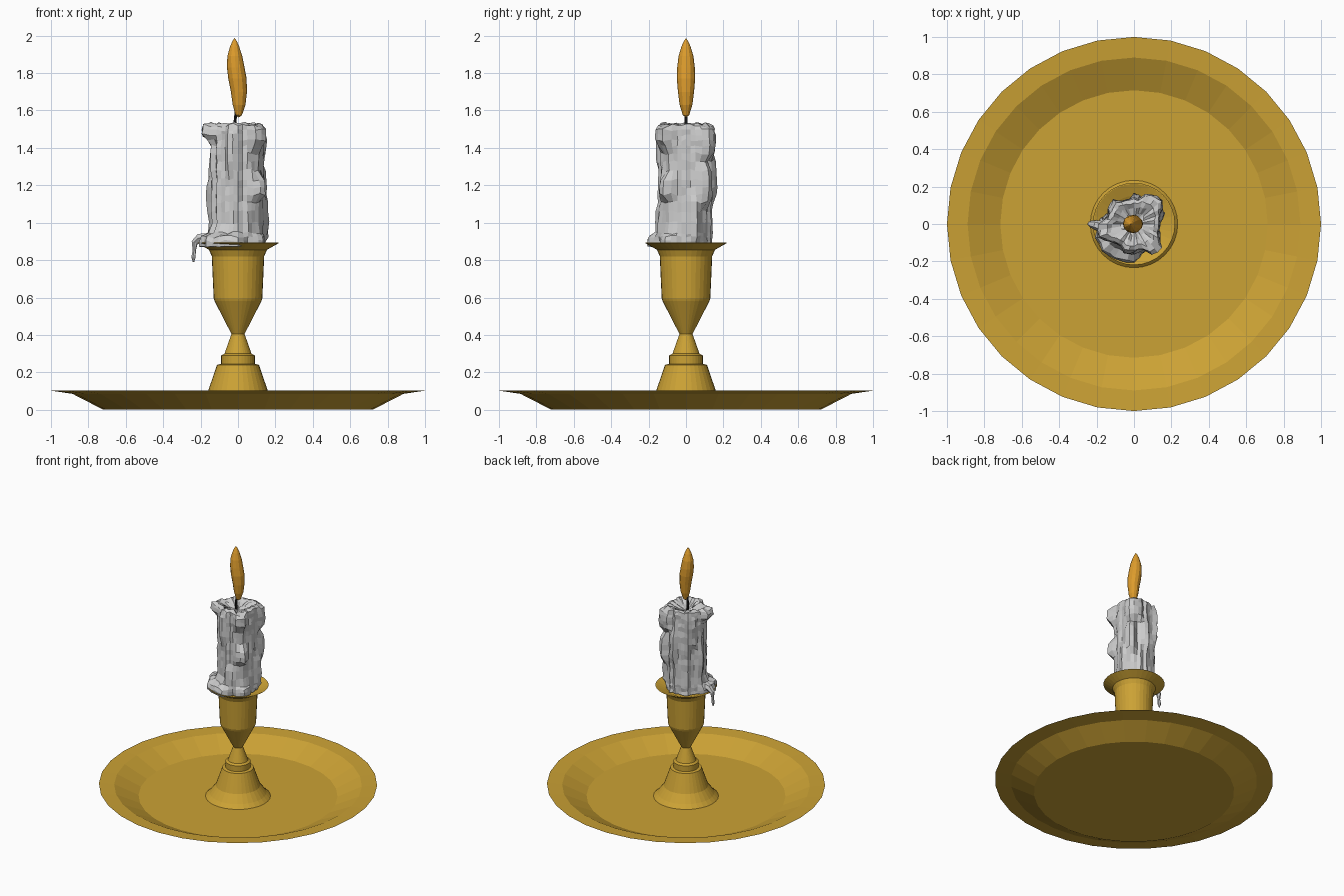
import bpy, bmesh, math, random
from mathutils import Vector

if "Cube" in bpy.data.objects:
    bpy.data.objects.remove(bpy.data.objects["Cube"])

random.seed(7)


def material(name, rgb):
    m = bpy.data.materials.new(name)
    m.diffuse_color = (*rgb, 1)
    m.use_nodes = True
    m.node_tree.nodes["Principled BSDF"].inputs["Base Color"].default_value = m.diffuse_color
    return m


brass = material("brass", (0.60, 0.36, 0.035))
fire = material("fire", (0.72, 0.33, 0.025))
black = material("black", (0.01, 0.01, 0.01))


def loft(name, rings, mat=None):
    """Skin a list of rings; a ring with one point is a pole."""
    bm = bmesh.new()
    vs = [[bm.verts.new(p) for p in ring] for ring in rings]
    for a, b in zip(vs, vs[1:]):
        n = max(len(a), len(b))
        for i in range(n):
            j = (i + 1) % n
            if len(a) == 1:
                bm.faces.new((a[0], b[j], b[i]))
            elif len(b) == 1:
                bm.faces.new((a[i], a[j], b[0]))
            else:
                bm.faces.new((a[i], a[j], b[j], b[i]))
    bmesh.ops.recalc_face_normals(bm, faces=bm.faces)
    me = bpy.data.meshes.new(name)
    bm.to_mesh(me)
    bm.free()
    ob = bpy.data.objects.new(name, me)
    bpy.context.collection.objects.link(ob)
    if mat:
        me.materials.append(mat)
    return ob


def circle(r, z, n, cx=0.0, cy=0.0):
    if r == 0:
        return [(cx, cy, z)]
    return [(cx + r * math.cos(math.tau * i / n), cy + r * math.sin(math.tau * i / n), z)
            for i in range(n)]


def lathe(name, profile, n, mat):
    return loft(name, [circle(r, z, n) for r, z in profile], mat)


def tube(name, points, mat=None, sides=1):
    """Bevelled path; each point is x, y, z, radius."""
    cu = bpy.data.curves.new(name, "CURVE")
    cu.dimensions = "3D"
    cu.bevel_depth = 1.0
    cu.bevel_resolution = sides
    cu.use_fill_caps = True
    sp = cu.splines.new("POLY")
    sp.points.add(len(points) - 1)
    for p, (x, y, z, r) in zip(sp.points, points):
        p.co = (x, y, z, 1)
        p.radius = r
    ob = bpy.data.objects.new(name, cu)
    bpy.context.collection.objects.link(ob)
    if mat:
        cu.materials.append(mat)
    bpy.ops.object.select_all(action="DESELECT")
    ob.select_set(True)
    bpy.context.view_layer.objects.active = ob
    bpy.ops.object.convert(target="MESH")
    for f in bpy.context.object.data.polygons:
        f.use_smooth = False


# Plate: shallow dish with a sloping wall and flat rim
lathe("plate", [(0, 0), (0.72, 0), (0.885, 0.085), (1.0, 0.102),
                (0.89, 0.095), (0.715, 0.012), (0, 0.012)], 32, brass)

# Holder: foot, collar, waist, cup and flared lip
lathe("holder", [(0, 0.011), (0.235, 0.011), (0.205, 0.04), (0.16, 0.10), (0.112, 0.24),
                 (0.09, 0.245), (0.09, 0.29), (0.072, 0.30), (0.065, 0.32), (0.035, 0.405),
                 (0.125, 0.58), (0.13, 0.595), (0.14, 0.82), (0.155, 0.855), (0.22, 0.892),
                 (0.215, 0.893), (0.15, 0.868), (0.135, 0.86), (0, 0.86)], 32, brass)

# Candle: irregular column with wax runs
# run: angle, top z, bottom z, half width in degrees, bulge
RUNS = [(195, 1.56, 1.43, 24, 0.055), (312, 1.56, 1.39, 20, 0.06),
        (315, 1.27, 1.12, 17, 0.05), (47, 1.56, 1.33, 26, 0.055),
        (40, 1.36, 1.07, 20, 0.05), (20, 1.20, 0.87, 16, 0.03),
        (85, 1.42, 1.10, 14, 0.025), (140, 1.56, 1.20, 15, 0.03),
        (170, 1.30, 0.98, 13, 0.02), (255, 1.56, 1.25, 14, 0.03),
        (280, 1.12, 0.88, 14, 0.02), (228, 0.955, 0.85, 62, 0.08),
        (185, 0.95, 0.85, 25, 0.03), (320, 0.96, 0.85, 25, 0.03)]
COLS = 36
ridge = [random.uniform(-0.008, 0.012) for _ in range(COLS)]


def wax_radius(i, z):
    r = 0.140 + ridge[i]
    a = 360 * i / COLS
    bulge = 0
    for ang, top, bot, width, h in RUNS:
        d = abs((a - ang + 180) % 360 - 180) / width
        if d < 1 and bot < z < top:
            t = (z - bot) / (top - bot)
            fall = min(1, t * 5) * min(1, (1 - t) * 3)
            bulge = max(bulge, h * math.sqrt(1 - d * d) * fall)
    return r + bulge


def wax_ring(z, scale=1.0, jz=0.012, dr=0.005):
    ring = []
    for i in range(COLS):
        a = math.tau * i / COLS
        r = scale * wax_radius(i, z) + random.uniform(-dr, dr)
        ring.append((r * math.cos(a), r * math.sin(a), z + random.uniform(-jz, jz)))
    return ring


levels = [0.90, 0.925, 0.945, 1.0, 1.06, 1.11, 1.15, 1.19, 1.23, 1.28,
          1.33, 1.37, 1.41, 1.44, 1.47, 1.495]
rings = [[(0, 0, 0.865)], wax_ring(0.872, 1, 0.003)]
rings += [wax_ring(z, 1, 0.008) for z in levels]
rings += [wax_ring(1.52, 0.97, 0.012), wax_ring(1.528, 0.82, 0.012),
          wax_ring(1.515, 0.62, 0.012), wax_ring(1.495, 0.36, 0.008), [(0, 0, 1.485)]]
loft("candle", rings)

# Wax drip hanging over the lip
tube("wax_drip", [(-0.15, -0.02, 0.915, 0.035), (-0.205, -0.005, 0.918, 0.026),
                  (-0.232, 0, 0.895, 0.018), (-0.234, 0, 0.85, 0.009),
                  (-0.238, 0, 0.815, 0.012), (-0.238, 0, 0.79, 0.004)])

# Wick
tube("wick", [(-0.012, 0, 1.47, 0.009), (-0.016, 0, 1.54, 0.009),
              (-0.010, 0, 1.60, 0.008)], black)

# Flame: leaning teardrop; rings of centre x, z, radius
FLAME = [(0.004, 1.562, 0), (0.004, 1.575, 0.017), (0.006, 1.63, 0.034), (0.005, 1.70, 0.043),
         (-0.003, 1.77, 0.049), (-0.012, 1.83, 0.047), (-0.017, 1.89, 0.040),
         (-0.018, 1.94, 0.025), (-0.018, 1.97, 0.012), (-0.018, 1.988, 0)]
loft("flame", [circle(r, z, 12, x) for x, z, r in FLAME], fire)
